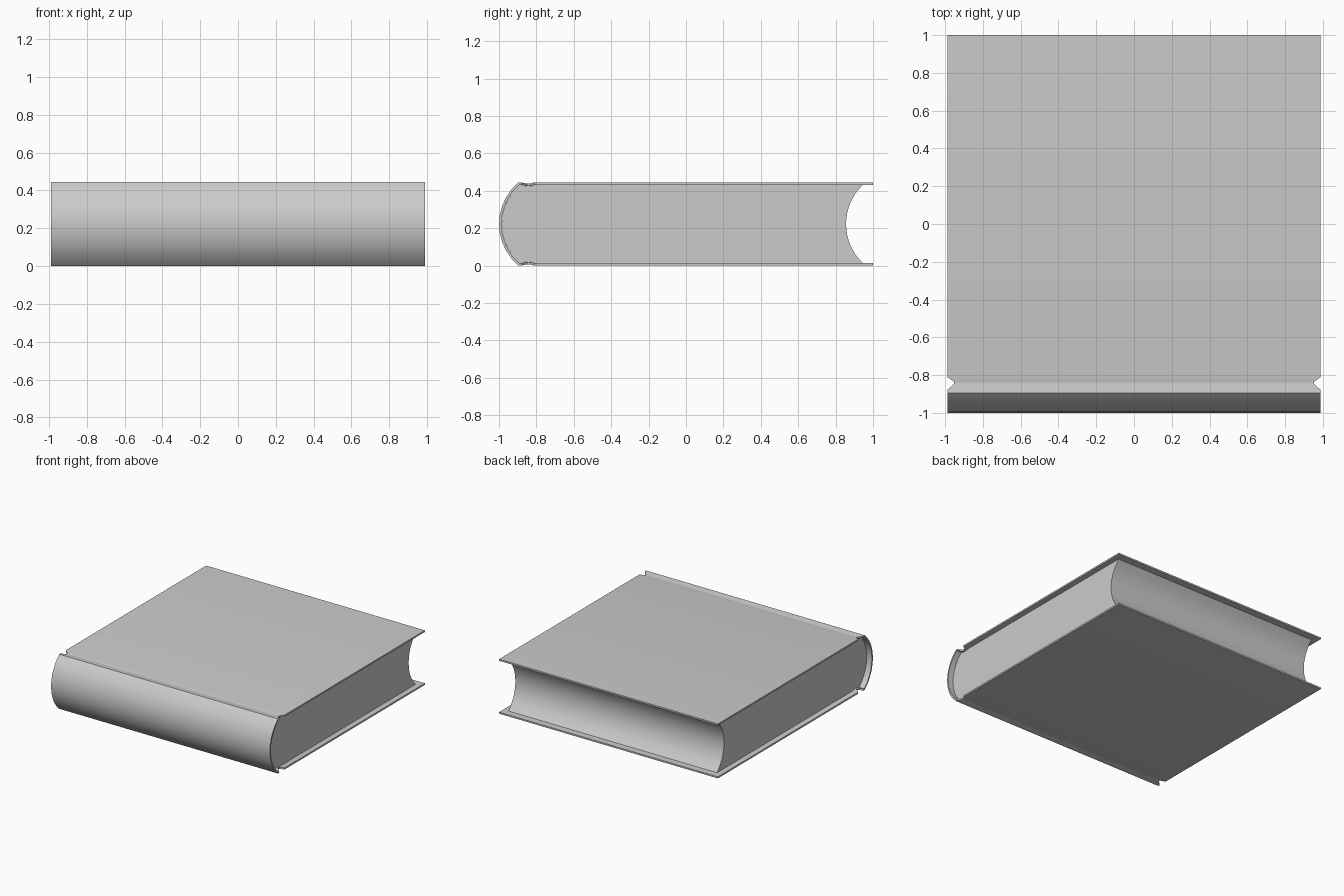
import bpy, bmesh, math
from mathutils import Vector

if "Cube" in bpy.data.objects:
    bpy.data.objects.remove(bpy.data.objects["Cube"])

MID, T = 0.2225, 0.013          # mid height of the book, cover thickness
HALF, INSET = 0.988, 0.942      # half widths of cover and pages


def arc(y_end, y_mid, half_h, n):
    """Points of a shallow arc from top to bottom, bulging to y_mid."""
    s = abs(y_end - y_mid)
    r = (half_h ** 2 + s ** 2) / (2 * s)
    a = math.asin(half_h / r)
    d = 1 if y_mid > y_end else -1
    pts = []
    for i in range(n + 1):
        t = a - 2 * a * i / n
        pts.append((y_mid - d * r + d * r * math.cos(t), MID + r * math.sin(t)))
    return pts


def finish(name, bm, angle):
    bmesh.ops.recalc_face_normals(bm, faces=bm.faces)
    me = bpy.data.meshes.new(name)
    bm.to_mesh(me)
    bm.free()
    ob = bpy.data.objects.new(name, me)
    bpy.context.collection.objects.link(ob)
    bpy.context.view_layer.objects.active = ob
    ob.select_set(True)
    bpy.ops.object.shade_smooth_by_angle(angle=math.radians(angle))
    ob.select_set(False)
    return ob


# Cover: one strip wrapping top board, hinge, spine, hinge, bottom board
board = [(1.0, 0.445, HALF), (-0.81, 0.445, HALF), (-0.835, 0.438, 0.954),
         (-0.848, 0.438, 0.954), (-0.878, 0.444, HALF)]
path = board + [(y, z, HALF) for y, z in arc(-0.895, -1.0, MID, 10)]
path += [(y, 2 * MID - z, w) for y, z, w in reversed(board)]

bm = bmesh.new()
rings = []
for i, (y, z, w) in enumerate(path):
    a = path[max(i - 1, 0)]
    b = path[min(i + 1, len(path) - 1)]
    tan = Vector((b[0] - a[0], b[1] - a[1])).normalized()
    iy, iz = y - tan.y * T, z + tan.x * T       # inner side of the cover
    rings.append([bm.verts.new(c) for c in
                  ((-w, y, z), (w, y, z), (w, iy, iz), (-w, iy, iz))])
for r, s in zip(rings, rings[1:]):
    for k in range(4):
        bm.faces.new((r[k], r[(k + 1) % 4], s[(k + 1) % 4], s[k]))
bm.faces.new(rings[0])
bm.faces.new(rings[-1])
finish("cover", bm, 40)

# Page block: rounded at the spine, hollow at the fore edge
h = MID - T + 0.0005
outline = arc(-0.89, -0.986, h, 10) + arc(0.945, 0.855, h, 8)[::-1]
bm = bmesh.new()
left = bm.faces.new([bm.verts.new((-INSET, y, z)) for y, z in outline])
ext = bmesh.ops.extrude_face_region(bm, geom=[left], use_keep_orig=True)
bmesh.ops.translate(bm, vec=(2 * INSET, 0, 0),
                    verts=[v for v in ext["geom"] if isinstance(v, bmesh.types.BMVert)])
finish("pages", bm, 30)
